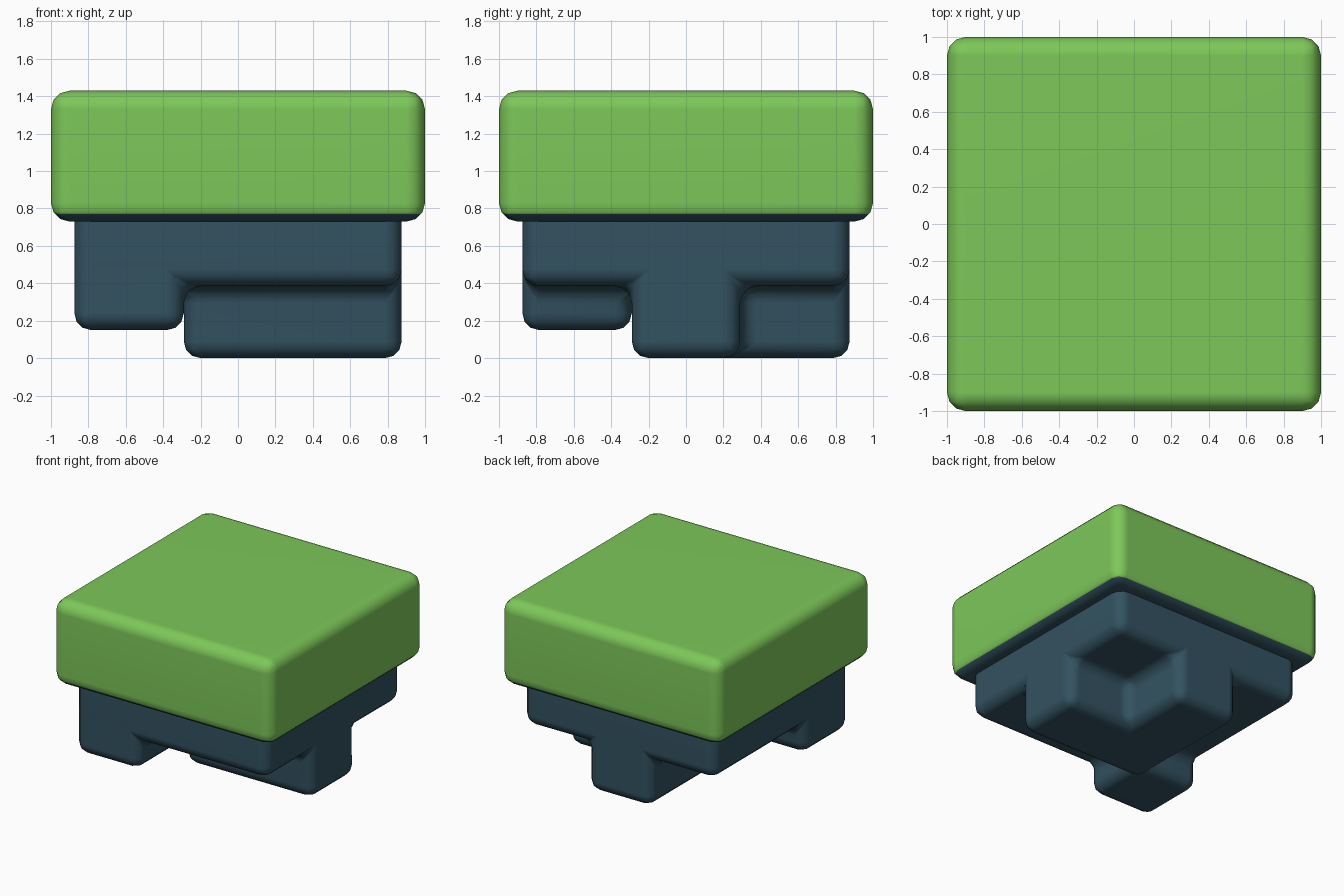
import bpy, bmesh
from itertools import product
from mathutils import Vector

if "Cube" in bpy.data.objects:
    bpy.data.objects.remove(bpy.data.objects["Cube"])


def material(name, rgb):
    m = bpy.data.materials.new(name)
    m.diffuse_color = (*rgb, 1)
    m.use_nodes = True
    m.node_tree.nodes["Principled BSDF"].inputs["Base Color"].default_value = m.diffuse_color
    return m


grass = material("grass green", (0.205, 0.575, 0.100))
rock = material("slate blue", (0.033, 0.085, 0.120))


def voxel_part(name, grid, filled, radius, mats, split=None):
    """Skin of the filled cells of an uneven grid, with every edge rounded."""
    bm = bmesh.new()
    for cell in filled:
        for axis, step in product(range(3), (0, 1)):
            near = list(cell)
            near[axis] += 1 if step else -1
            if tuple(near) in filled:
                continue
            u, v = (axis + 1) % 3, (axis + 2) % 3
            loop = []
            for a, b in ((0, 0), (1, 0), (1, 1), (0, 1)):
                p = list(cell)
                p[axis] += step
                p[u] += a
                p[v] += b
                loop.append(bm.verts.new([grid[i][p[i]] for i in range(3)]))
            bm.faces.new(loop if step else loop[::-1])
    bmesh.ops.remove_doubles(bm, verts=bm.verts[:], dist=1e-4)
    bmesh.ops.dissolve_limit(bm, angle_limit=0.02, verts=bm.verts[:], edges=bm.edges[:])
    bmesh.ops.bevel(bm, geom=bm.edges[:], offset=radius, segments=3, profile=0.5,
                    affect='EDGES', clamp_overlap=True)
    if split is not None:
        bmesh.ops.bisect_plane(bm, geom=bm.verts[:] + bm.edges[:] + bm.faces[:],
                               plane_co=(0, 0, split), plane_no=(0, 0, 1))
    bmesh.ops.recalc_face_normals(bm, faces=bm.faces[:])
    for f in bm.faces:
        f.smooth = True
        if split is not None and f.calc_center_median().z < split:
            f.material_index = 1
    mesh = bpy.data.meshes.new(name)
    bm.to_mesh(mesh)
    bm.free()
    for m in mats:
        mesh.materials.append(m)
    ob = bpy.data.objects.new(name, mesh)
    bpy.context.collection.objects.link(ob)
    ob.modifiers.new("flat face normals", 'WEIGHTED_NORMAL')
    return ob


# grassy slab with a thin rock rim underneath
voxel_part("grass_slab", ([-1, 1], [-1, 1], [0.73, 1.43]), {(0, 0, 0)},
           0.1, [grass, rock], split=0.77)

# rock body with an L-shaped foot: centre, right and back cells
third = [-0.875, -0.29, 0.29, 0.875]
body = {(x, y, 1) for x in range(3) for y in range(3)}
foot = {(1, 1, 0), (2, 1, 0), (1, 2, 0)}
voxel_part("rock_body", (third, third, [0, 0.385, 1.0]), body | foot, 0.09, [rock])

# shorter front left foot, its upper block buried in the body
corner = [-0.875, -0.29, 0.1]
block = {(x, y, 1) for x in range(2) for y in range(2)}
voxel_part("front_left_foot", (corner, corner, [0.15, 0.385, 1.0]),
           block | {(0, 0, 0)}, 0.09, [rock])
